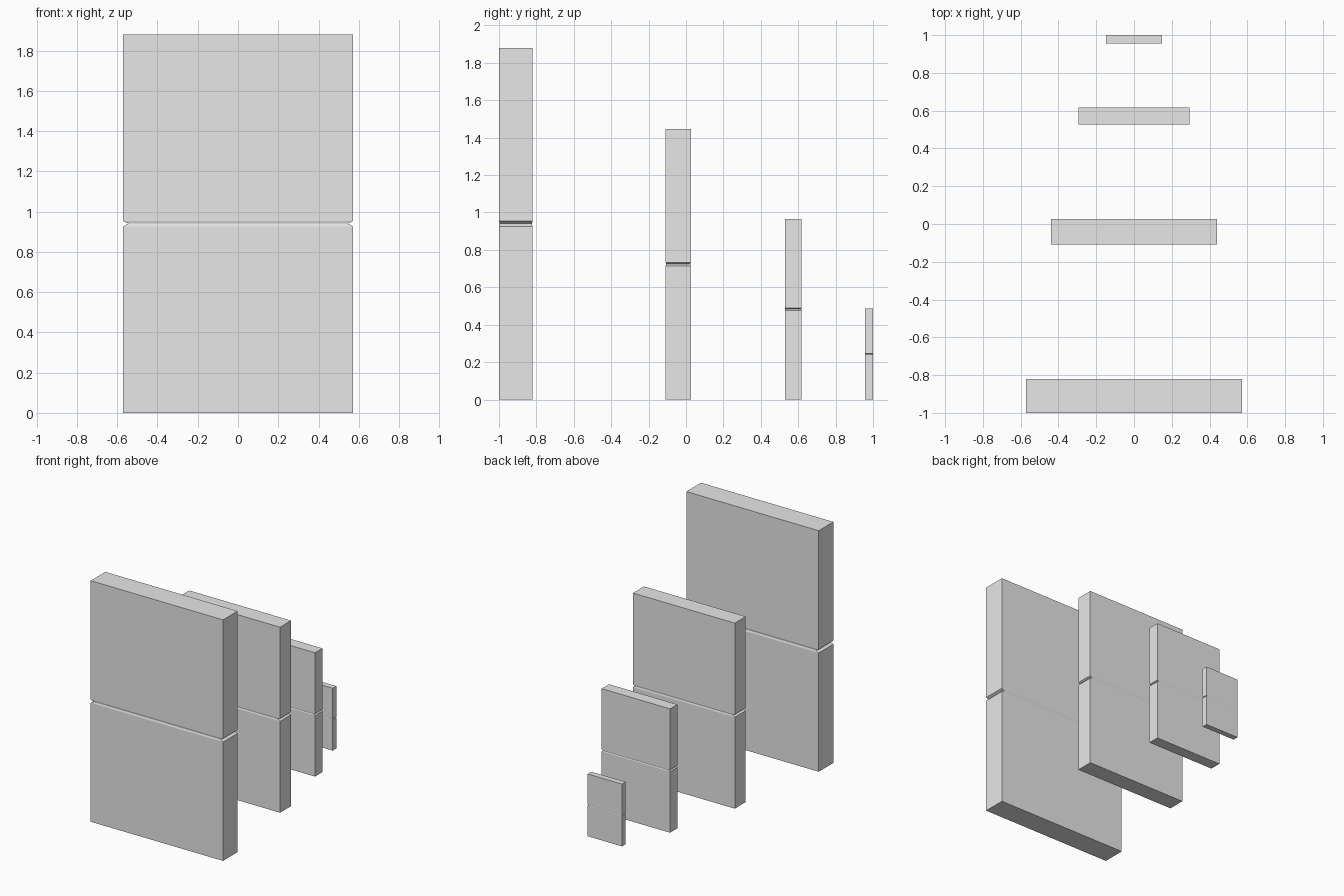
import bpy
import bmesh

old = bpy.data.objects.get("Cube")
if old:
    bpy.data.objects.remove(old, do_unlink=True)

# Single plain grey
grey = bpy.data.materials.new("plain_grey")
grey.use_nodes = True
colour = (0.8, 0.8, 0.8, 1.0)
grey.diffuse_color = colour
grey.node_tree.nodes["Principled BSDF"].inputs["Base Color"].default_value = colour


def panel(name, half_width, y_front, y_back, height):
    """Upright slab with a narrow V groove running all round its middle."""
    y_mid, half_depth = (y_front + y_back) / 2, (y_back - y_front) / 2
    waist, lip = height / 2, 0.0072 * height
    # (height, inset scale) of each horizontal ring, from bottom to top
    sections = [(0, 1), (waist - lip, 1), (waist, 0.956), (waist + lip, 1), (height, 1)]
    bm = bmesh.new()
    rings = [[bm.verts.new((sx * half_width * s, y_mid + sy * half_depth * s, z))
              for sx, sy in ((-1, -1), (1, -1), (1, 1), (-1, 1))]
             for z, s in sections]
    for low, high in zip(rings, rings[1:]):
        for i in range(4):
            j = (i + 1) % 4
            bm.faces.new((low[i], low[j], high[j], high[i]))
    bm.faces.new(reversed(rings[0]))
    bm.faces.new(rings[-1])
    mesh = bpy.data.meshes.new(name)
    bm.to_mesh(mesh)
    bm.free()
    mesh.materials.append(grey)
    obj = bpy.data.objects.new(name, mesh)
    bpy.context.collection.objects.link(obj)


# Row of panels, shrinking from front to back
panel("largest_panel", 0.571, -1.0, -0.82, 1.88)
panel("large_panel", 0.439, -0.109, 0.026, 1.447)
panel("small_panel", 0.295, 0.528, 0.618, 0.966)
panel("smallest_panel", 0.148, 0.956, 1.0, 0.486)
